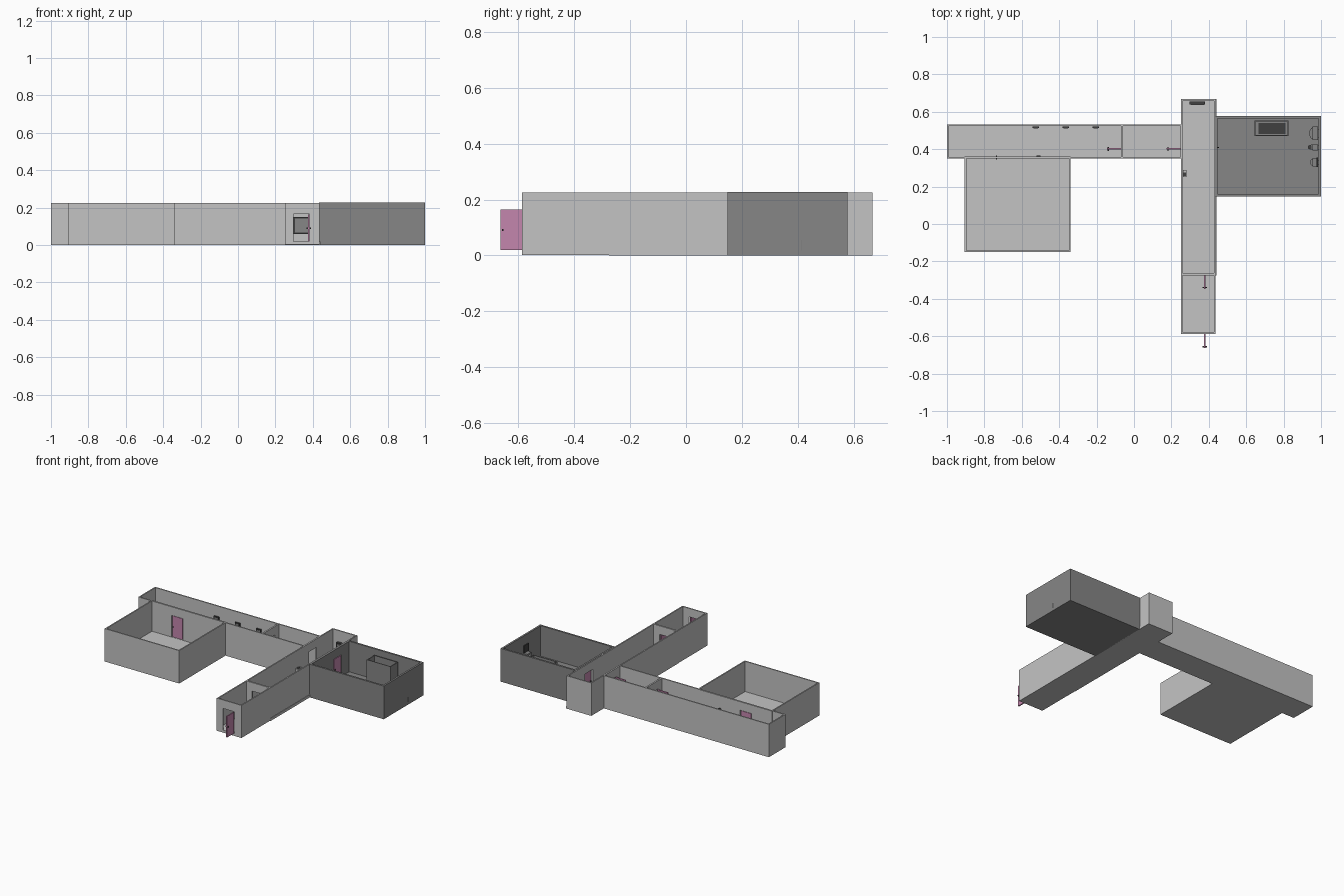
import bpy, bmesh
from mathutils import Vector

cube = bpy.data.objects.get("Cube")
if cube:
    bpy.data.objects.remove(cube, do_unlink=True)

TOP, FLOOR = 0.225, 0.018
DOOR_LOW, DOOR_HIGH = 0.018, 0.167


def material(name, rgb):
    m = bpy.data.materials.new(name)
    m.use_nodes = True
    m.diffuse_color = (*rgb, 1)
    m.node_tree.nodes["Principled BSDF"].inputs["Base Color"].default_value = (*rgb, 1)
    return m


LIGHT = material("light grey", (0.55, 0.55, 0.55))
DARK = material("dark grey", (0.24, 0.24, 0.24))
PINK = material("pink", (0.55, 0.24, 0.42))
BLACK = material("charcoal", (0.05, 0.05, 0.05))


def add_box(bm, x, y, z):
    made = bmesh.ops.create_cube(bm, size=1)["verts"]
    for v in made:
        v.co = Vector([(a + b) / 2 + c * (b - a) for c, (a, b) in zip(v.co, (x, y, z))])
    return made


def finish(bm, name, mat):
    bmesh.ops.recalc_face_normals(bm, faces=bm.faces)
    mesh = bpy.data.meshes.new(name)
    bm.to_mesh(mesh)
    bm.free()
    obj = bpy.data.objects.new(name, mesh)
    mesh.materials.append(mat)
    bpy.context.collection.objects.link(obj)
    return obj


def box(name, x, y, z, mat):
    bm = bmesh.new()
    add_box(bm, x, y, z)
    return finish(bm, name, mat)


def tray(name, x, y, z, wall, floor, mat):
    """Open-topped box: inset the top face and push it down to the floor."""
    bm = bmesh.new()
    add_box(bm, x, y, z)
    top = max(bm.faces, key=lambda f: f.calc_center_median().z)
    bmesh.ops.inset_region(bm, faces=[top], thickness=wall)
    hole = bmesh.ops.extrude_discrete_faces(bm, faces=[top])["faces"][0]
    for v in hole.verts:
        v.co.z = floor
    return finish(bm, name, mat)


# Rooms
rooms = [
    tray("west_corridor", (-1, -0.06), (0.35, 0.532), (0, TOP), 0.012, FLOOR, LIGHT),
    tray("link_corridor", (-0.066, 0.256), (0.35, 0.532), (0, TOP), 0.012, FLOOR, LIGHT),
    tray("main_corridor", (0.25, 0.437), (-0.275, 0.667), (0, TOP), 0.012, FLOOR, LIGHT),
    tray("entrance_hall", (0.25, 0.437), (-0.587, -0.263), (0.002, TOP), 0.012, FLOOR, LIGHT),
    tray("large_room", (-0.905, -0.34), (-0.15, 0.362), (0, TOP), 0.012, FLOOR, LIGHT),
    tray("washroom", (0.434, 1), (0.148, 0.577), (0, TOP + 0.002), 0.018, FLOOR, DARK),
]
box("corridor_base", (0.43, 0.44), (-0.275, 0.667), (0, FLOOR), LIGHT)

# Doorway cutters, each passing through every wall it meets
openings = [
    ((0.297, 0.383), (-0.62, -0.56)),
    ((0.297, 0.383), (-0.3, -0.24)),
    ((-0.09, -0.04), (0.396, 0.482)),
    ((0.225, 0.28), (0.396, 0.482)),
    ((0.41, 0.47), (0.396, 0.482)),
    ((-0.748, -0.662), (0.33, 0.38)),
]
bm = bmesh.new()
for x, y in openings:
    add_box(bm, x, y, (DOOR_LOW + 0.001, DOOR_HIGH))
cutter = finish(bm, "doorway_cutter", LIGHT)
cutter.hide_render = True
cutter.hide_viewport = True
cutter.display_type = "WIRE"
for room in rooms:
    cut = room.modifiers.new("doorways", "BOOLEAN")
    cut.operation = "DIFFERENCE"
    cut.solver = "EXACT"
    cut.object = cutter


def door(name, hinge, direction):
    """Door leaf running from the hinge along one axis, with a knob through it."""
    start, run = Vector(hinge), Vector(direction)
    end = start + run * 0.076
    side = Vector((abs(run.y), abs(run.x)))

    def span(a, b, half):
        lo, hi = a - side * half, b + side * half
        return [(min(p, q), max(p, q)) for p, q in zip(lo, hi)]

    box(name, *span(start, end, 0.004), (0.02, 0.164), PINK)
    k0, k1 = start + run * 0.066, start + run * 0.072
    box(name + "_handle", *span(k0, k1, 0.011), (0.087, 0.094), BLACK)


door("front_door", (0.378, -0.587), (0, -1))
door("inner_door", (0.378, -0.271), (0, -1))
door("west_door", (-0.069, 0.402), (-1, 0))
door("link_door", (0.251, 0.402), (-1, 0))
door("washroom_door", (0.443, 0.478), (0, -1))
door("large_room_door", (-0.667, 0.356), (-1, 0))

# Framed boards on the corridor walls
for i, x in enumerate((-0.525, -0.365, -0.205)):
    box(f"wall_board_{i}", (x - 0.018, x + 0.018), (0.513, 0.522), (0.1, 0.155), BLACK)
    box(f"wall_board_face_{i}", (x - 0.012, x + 0.012), (0.511, 0.514), (0.107, 0.148), DARK)
box("wall_plate", (-0.52, -0.5), (0.36, 0.367), (0.1, 0.14), BLACK)
box("end_board", (0.297, 0.38), (0.638, 0.656), (0.06, 0.15), BLACK)
box("end_board_face", (0.304, 0.373), (0.635, 0.639), (0.068, 0.142), DARK)

# Wall unit in the main corridor
box("wall_unit", (0.261, 0.28), (0.25, 0.288), (0.07, 0.11), LIGHT)
box("wall_unit_top", (0.264, 0.277), (0.256, 0.276), (0.108, 0.113), BLACK)

# Washroom stall
tray("stall", (0.645, 0.825), (0.47, 0.553), (FLOOR, 0.19), 0.007, 0.025, DARK)
box("stall_tray", (0.665, 0.81), (0.482, 0.541), (0.025, 0.03), BLACK)


def basin(name, y, half, depth, low, high):
    """Half-round bowl fixed to the east wall."""
    bpy.ops.mesh.primitive_cylinder_add(vertices=20, radius=1, depth=high - low,
                                        location=(0.965, y, (low + high) / 2))
    bowl = bpy.context.object
    bowl.name = name
    bowl.scale = (depth, half, 1)
    bowl.data.materials.append(DARK)
    bpy.ops.object.shade_smooth_by_angle()
    box(name + "_back", (0.955, 0.983), (y - half, y + half), (low, high + 0.012), DARK)


basin("large_basin", 0.485, 0.035, 0.028, 0.075, 0.092)
basin("small_basin", 0.33, 0.022, 0.024, 0.08, 0.1)
basin("toilet", 0.41, 0.016, 0.036, FLOOR, 0.055)
box("toilet_seat", (0.932, 0.95), (0.4, 0.42), (0.053, 0.058), BLACK)
box("mirror", (0.977, 0.983), (0.305, 0.355), (0.115, 0.165), BLACK)
